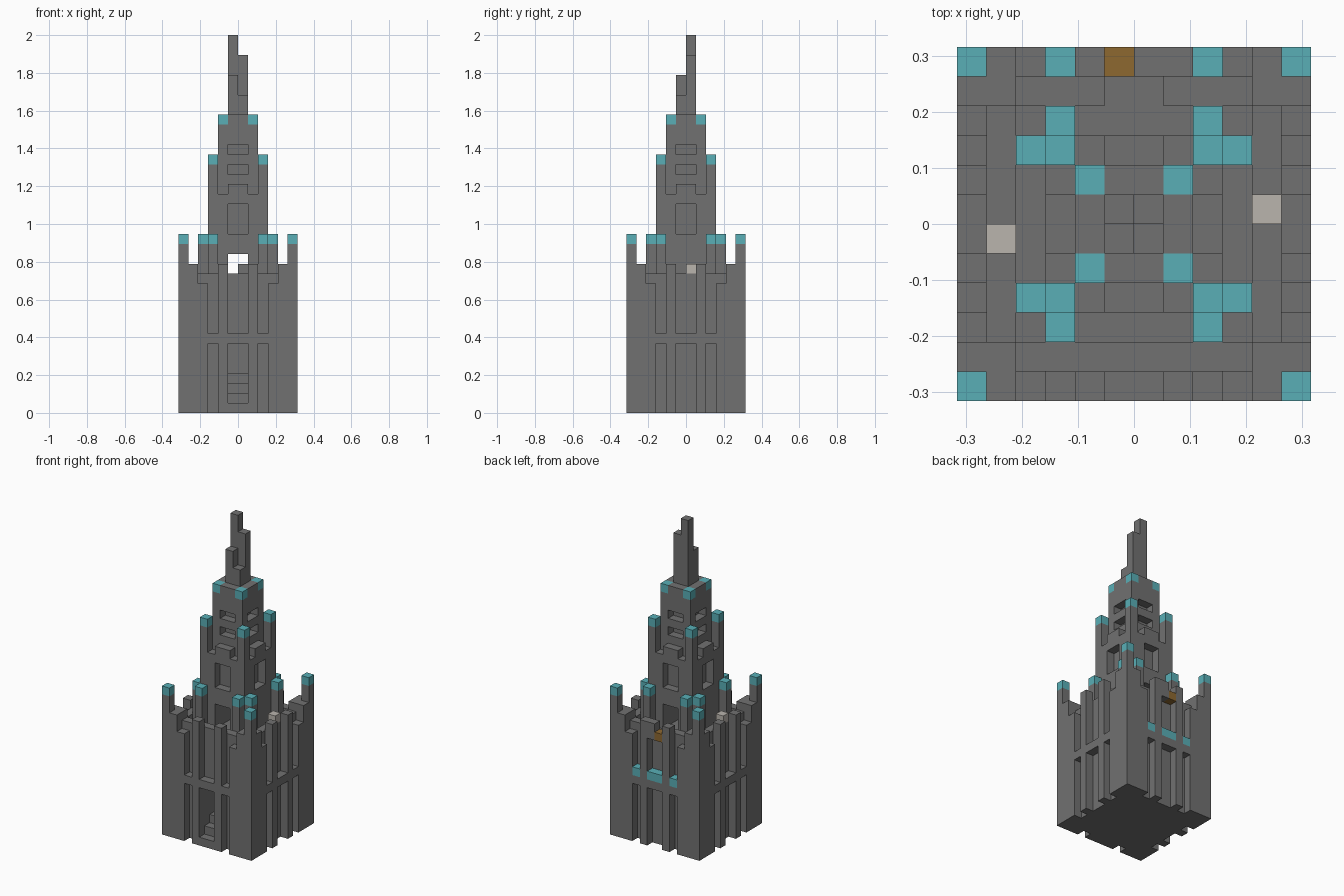
import bpy, bmesh
from mathutils import Vector

cube = bpy.data.objects.get("Cube")
if cube:
    bpy.data.objects.remove(cube, do_unlink=True)

U = 2 / 38          # edge of one block
N = 12              # blocks across the base
cells = {}          # block position -> (part, colour)


def material(name, rgb):
    m = bpy.data.materials.new(name)
    m.use_nodes = True
    m.diffuse_color = (*rgb, 1)
    m.node_tree.nodes["Principled BSDF"].inputs["Base Color"].default_value = (*rgb, 1)
    return m


MATS = {
    "stone": material("grey_stone", (0.165, 0.165, 0.165)),
    "teal": material("teal_copper", (0.10, 0.43, 0.47)),
    "wood": material("brown_wood", (0.27, 0.14, 0.03)),
    "pale": material("pale_stone", (0.49, 0.46, 0.42)),
}


def fill(part, xs, ys, zs, colour="stone"):
    """Fill a block range (end exclusive); part None cuts it away."""
    for x in range(*xs):
        for y in range(*ys):
            for z in range(*zs):
                if part:
                    cells[x, y, z] = (part, colour)
                else:
                    cells.pop((x, y, z), None)


def around(part, xs, ys, zs, colour="stone"):
    """Repeat a fill on all four sides."""
    for _ in range(4):
        fill(part, xs, ys, zs, colour)
        xs, ys = (N - ys[1], N - ys[0]), xs


def mirrored(part, xs, ys, zs, colour="stone"):
    """Repeat on four sides, on both halves of each side."""
    around(part, xs, ys, zs, colour)
    around(part, (N - xs[1], N - xs[0]), ys, zs, colour)


# Base block with grooves, parapet and corner turrets
fill("base", (0, 12), (0, 12), (0, 13))
for lo, hi in ((0, 7), (8, 13)):
    mirrored(None, (3, 4), (0, 1), (lo, hi))
    around(None, (5, 7), (0, 1), (lo, hi))
around("parapet", (2, 10), (1, 2), (13, 14))
mirrored("wall_pillars", (4, 5), (0, 1), (13, 15))
around("corner_turrets", (0, 2), (0, 2), (13, 15))
around("corner_turrets", (0, 1), (0, 1), (15, 17))
around("turret_caps", (0, 1), (0, 1), (17, 18), "teal")

# Front entrance with rising steps
fill(None, (5, 7), (0, 4), (0, 7))
for step in range(4):
    fill("entrance_steps", (5, 7), (step, step + 1), (0, step + 1))

# Back sills, lintel and parapet gap
for xs in ((3, 4), (5, 7), (8, 9)):
    fill("back_sills", xs, (11, 12), (8, 9), "teal")
fill("back_lintel", (6, 7), (11, 12), (13, 15))
fill("lintel_beam", (5, 6), (11, 12), (13, 14), "wood")
fill(None, (5, 7), (10, 11), (13, 14))

# Loose pale blocks on the side parapets
fill("pale_blocks", (10, 11), (6, 7), (14, 15), "pale")
fill("pale_blocks", (1, 2), (5, 6), (14, 15), "pale")

# Lower tower with passage, windows and buttresses
fill("lower_tower", (3, 9), (3, 9), (13, 22))
fill(None, (5, 7), (3, 9), (13, 16))
around(None, (5, 7), (3, 4), (18, 21))
mirrored("buttresses", (3, 4), (2, 3), (13, 17))
mirrored("buttress_caps", (3, 4), (2, 3), (17, 18), "teal")
around("tower_merlons", (5, 7), (3, 4), (22, 23))
around("tower_pinnacles", (3, 4), (3, 4), (22, 25))
around("pinnacle_caps", (3, 4), (3, 4), (25, 26), "teal")

# Upper tower with two rows of windows
fill("upper_tower", (4, 8), (4, 8), (22, 30))
for z in (24, 26):
    around(None, (5, 7), (4, 5), (z, z + 1))
around("upper_caps", (4, 5), (4, 5), (29, 30), "teal")

# Spire of four uneven columns
for x, y, top in ((5, 5, 34), (6, 5, 32), (5, 6, 38), (6, 6, 36)):
    fill("spire", (x, x + 1), (y, y + 1), (30, top))


def build(part):
    """Make one object from the exposed faces of a part's blocks."""
    bm = bmesh.new()
    colour = "stone"
    for pos, (owner, col) in cells.items():
        if owner != part:
            continue
        colour = col
        centre = Vector(pos) + Vector((0.5, 0.5, 0.5))
        for axis in range(3):
            for sign in (-1, 1):
                n = Vector((0, 0, 0))
                n[axis] = sign
                if tuple(int(a + b) for a, b in zip(pos, n)) in cells:
                    continue
                a = Vector((0, 0, 0))
                a[(axis + 1) % 3] = 0.5
                b = n.cross(a)
                mid = centre + n * 0.5
                corners = (mid - a - b, mid + a - b, mid + a + b, mid - a + b)
                bm.faces.new([bm.verts.new((c - Vector((N / 2, N / 2, 0))) * U)
                              for c in corners])
    bmesh.ops.remove_doubles(bm, verts=bm.verts, dist=U / 100)
    bmesh.ops.dissolve_limit(bm, angle_limit=0.01, verts=bm.verts, edges=bm.edges)
    mesh = bpy.data.meshes.new(part)
    bm.to_mesh(mesh)
    bm.free()
    mesh.materials.append(MATS[colour])
    bpy.context.collection.objects.link(bpy.data.objects.new(part, mesh))


for name in sorted({owner for owner, _ in cells.values()}):
    build(name)
